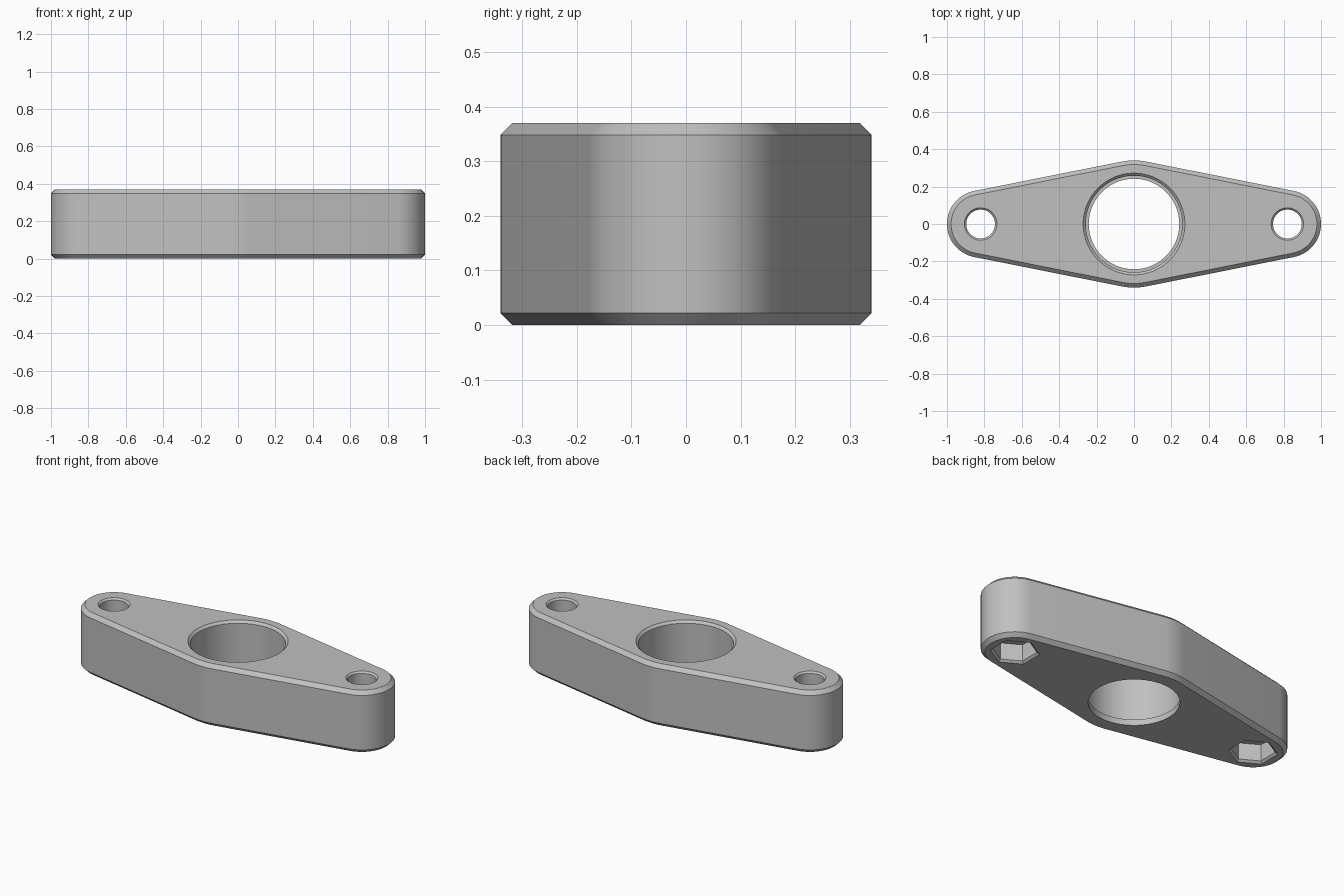
import bpy
import bmesh
from math import sin, cos, asin, pi

HEIGHT, CHAMFER = 0.37, 0.022
BOLT_X, END_R, MID_R = 0.82, 0.18, 0.34

if "Cube" in bpy.data.objects:
    bpy.data.objects.remove(bpy.data.objects["Cube"])

metal = bpy.data.materials.new("plain grey")
metal.use_nodes = True
GREY = (0.53, 0.53, 0.53, 1)
metal.diffuse_color = GREY
metal.node_tree.nodes["Principled BSDF"].inputs["Base Color"].default_value = GREY


def arc(cx, r, start, end, steps):
    angles = [start + (end - start) * i / steps for i in range(steps + 1)]
    return [(cx + r * cos(a), r * sin(a)) for a in angles]


def flange_outline(inset):
    """Tangent hull of a large middle circle and two end circles."""
    tilt = asin((MID_R - END_R) / BOLT_X)
    a = pi / 2 - tilt
    end, mid = END_R - inset, MID_R - inset
    return (arc(BOLT_X, end, -a, a, 32) + arc(0, mid, a, pi - a, 8)
            + arc(-BOLT_X, end, pi - a, pi + a, 32)
            + arc(0, mid, pi + a, 2 * pi - a, 8))


def ring(x, r, sides):
    turn = pi / 2
    return arc(x, r, turn, turn + 2 * pi, sides)[:-1]


def loft(name, layers):
    """Closed solid through a stack of (outline, z) layers."""
    bm = bmesh.new()
    loops = [[bm.verts.new((x, y, z)) for x, y in pts] for pts, z in layers]
    for low, high in zip(loops, loops[1:]):
        n = len(low)
        for i in range(n):
            j = (i + 1) % n
            bm.faces.new((low[i], low[j], high[j], high[i]))
    bm.faces.new(loops[0][::-1])
    bm.faces.new(loops[-1])
    mesh = bpy.data.meshes.new(name)
    bm.to_mesh(mesh)
    bm.free()
    mesh.materials.append(metal)
    obj = bpy.data.objects.new(name, mesh)
    bpy.context.collection.objects.link(obj)
    return obj


def bore(name, x, sides, steps):
    return loft(name, [(ring(x, r, sides), z) for r, z in steps])


# Chamfered diamond-shaped plate
plate = loft("flange_plate", [
    (flange_outline(CHAMFER), 0), (flange_outline(0), CHAMFER),
    (flange_outline(0), HEIGHT - CHAMFER), (flange_outline(CHAMFER), HEIGHT)])

# Centre pocket with a thin retaining lip at the bottom
TOP = HEIGHT + 0.05
cutters = [bore("centre_bore_cutter", 0, 96, [
    (0.242, -0.05), (0.242, 0.035), (0.258, 0.035),
    (0.258, HEIGHT - 0.014), (0.272, HEIGHT), (0.272, TOP)])]

# Bolt holes, with hexagonal nut pockets underneath
for side, x in (("left", BOLT_X), ("right", -BOLT_X)):
    cutters.append(bore(side + "_bolt_hole_cutter", x, 48, [
        (0.077, 0.05), (0.077, HEIGHT - 0.01), (0.087, HEIGHT), (0.087, TOP)]))
    cutters.append(bore(side + "_nut_pocket_cutter", x, 6, [
        (0.132, -0.05), (0.132, 0), (0.118, 0.012), (0.118, 0.11)]))

bpy.context.view_layer.objects.active = plate
for cutter in cutters:
    mod = plate.modifiers.new(cutter.name, "BOOLEAN")
    mod.operation, mod.solver, mod.object = "DIFFERENCE", "EXACT", cutter
    bpy.ops.object.modifier_apply(modifier=mod.name)
    bpy.data.objects.remove(cutter)

bpy.ops.object.select_all(action="DESELECT")
plate.select_set(True)
bpy.ops.object.shade_smooth_by_angle(angle=pi / 6)
